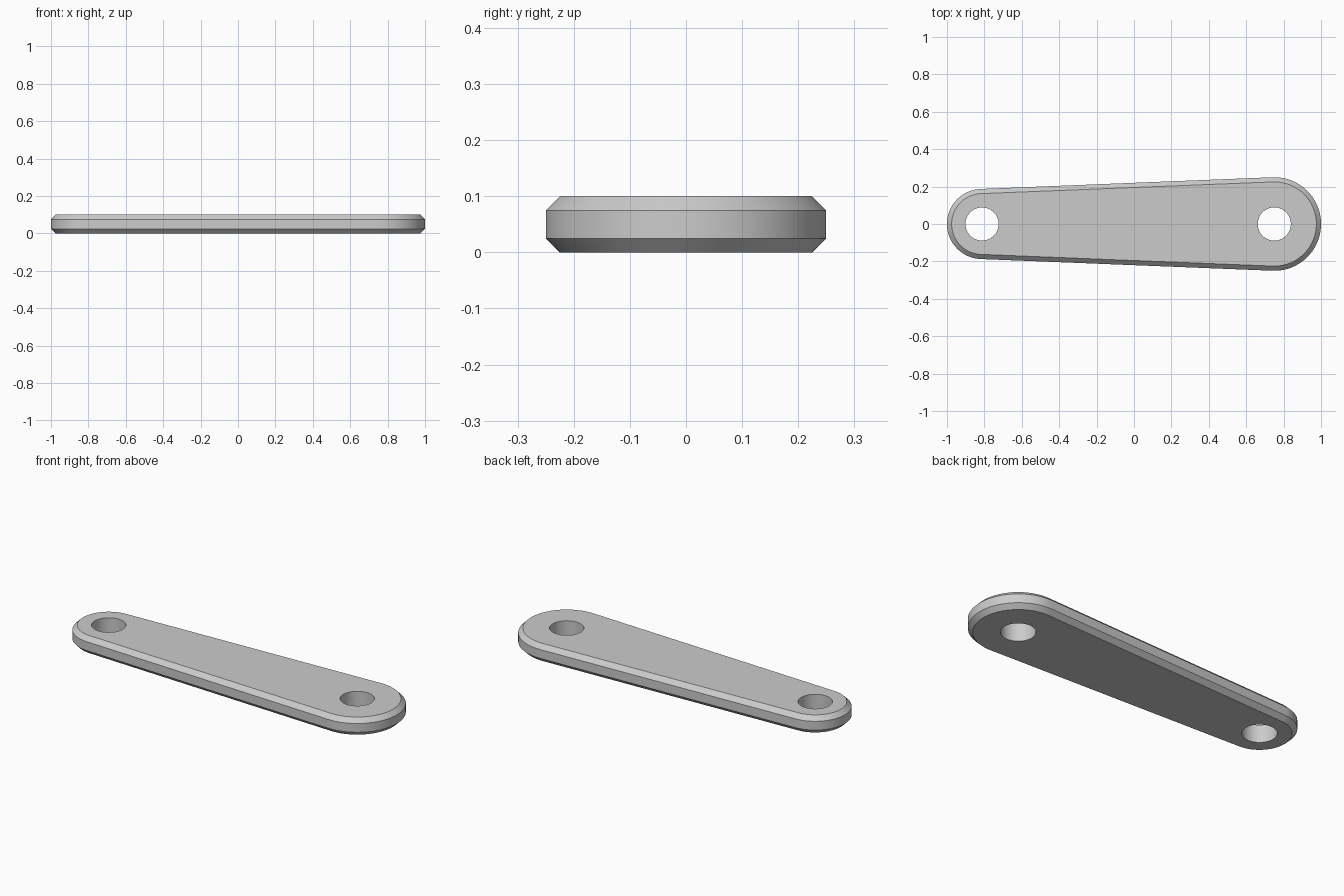
import bpy
import bmesh
from math import acos, cos, sin, pi

if "Cube" in bpy.data.objects:
    bpy.data.objects.remove(bpy.data.objects["Cube"], do_unlink=True)

# Sizes of the tapered link plate
THICK, BEVEL, HOLE_R = 0.1, 0.025, 0.0885
SMALL_X, SMALL_R = -0.8125, 0.1875
BIG_X, BIG_R = 0.75, 0.25
ARC_STEPS, HOLE_STEPS = 48, 64

# Angle at which the straight sides touch both end arcs
TANGENT = acos((SMALL_R - BIG_R) / (BIG_X - SMALL_X))


def arc(cx, radius, start, end, steps):
    return [(cx + radius * cos(start + (end - start) * i / steps),
             radius * sin(start + (end - start) * i / steps))
            for i in range(steps + 1)]


def outline(inset):
    return (arc(BIG_X, BIG_R - inset, -TANGENT, TANGENT, ARC_STEPS)
            + arc(SMALL_X, SMALL_R - inset, TANGENT, 2 * pi - TANGENT, ARC_STEPS))


def add_loop(bm, points, z):
    verts = [bm.verts.new((x, y, z)) for x, y in points]
    edges = [bm.edges.new((v, verts[i - 1])) for i, v in enumerate(verts)]
    return verts, edges


def bridge(bm, low, high):
    for i in range(len(low)):
        bm.faces.new((low[i - 1], low[i], high[i], high[i - 1]))


bm = bmesh.new()

# Bevelled outer wall
rings = [add_loop(bm, outline(inset), z) for inset, z in
         ((BEVEL, 0), (0, BEVEL), (0, THICK - BEVEL), (BEVEL, THICK))]
for low, high in zip(rings, rings[1:]):
    bridge(bm, low[0], high[0])
bottom_edges, top_edges = list(rings[0][1]), list(rings[-1][1])

# Pin hole through each end
for cx in (SMALL_X, BIG_X):
    circle = arc(cx, HOLE_R, 0, 2 * pi, HOLE_STEPS)[:-1]
    low, high = add_loop(bm, circle, 0), add_loop(bm, circle, THICK)
    bridge(bm, low[0], high[0])
    bottom_edges += low[1]
    top_edges += high[1]

# Flat faces around the holes
for edges, nz in ((bottom_edges, -1), (top_edges, 1)):
    bmesh.ops.triangle_fill(bm, edges=edges, use_beauty=True, normal=(0, 0, nz))
bmesh.ops.recalc_face_normals(bm, faces=bm.faces[:])

mesh = bpy.data.meshes.new("link_plate")
bm.to_mesh(mesh)
bm.free()

# Plain grey
grey = bpy.data.materials.new("plain_grey")
grey.use_nodes = True
colour = (0.6, 0.6, 0.6, 1)
grey.diffuse_color = colour
grey.node_tree.nodes["Principled BSDF"].inputs["Base Color"].default_value = colour
mesh.materials.append(grey)

plate = bpy.data.objects.new("link_plate", mesh)
bpy.context.collection.objects.link(plate)
bpy.ops.object.select_all(action="DESELECT")
plate.select_set(True)
bpy.context.view_layer.objects.active = plate
bpy.ops.object.shade_smooth_by_angle(angle=pi / 6)
